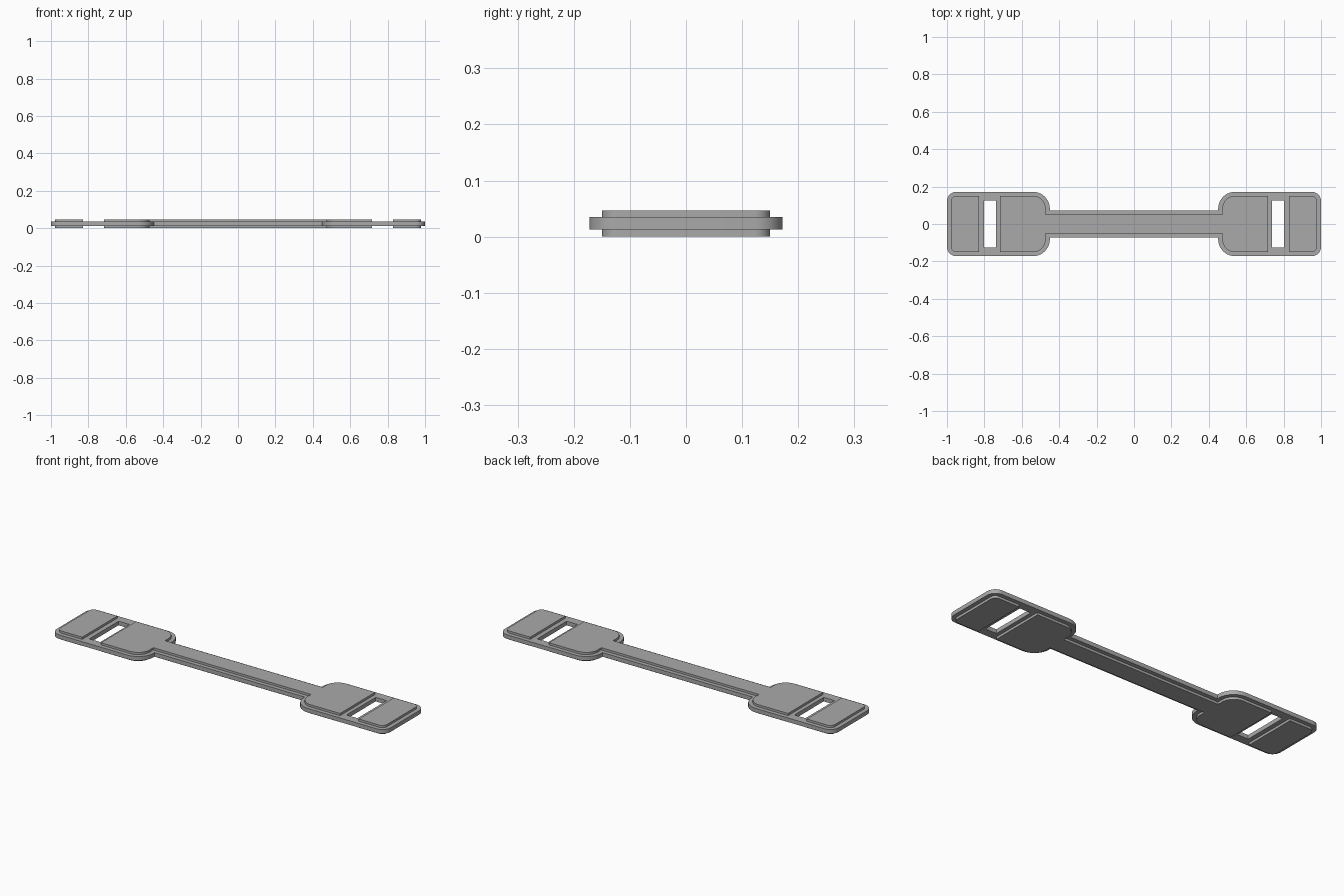
import bpy, bmesh
from math import pi, cos, sin, radians
from mathutils import Vector

cube = bpy.data.objects.get("Cube")
if cube:
    bpy.data.objects.remove(cube)

grey = bpy.data.materials.new("matte grey")
grey.use_nodes = True
GREY = (0.4, 0.4, 0.4, 1)
grey.diffuse_color = GREY
grey.node_tree.nodes["Principled BSDF"].inputs["Base Color"].default_value = GREY


def arc(cx, cy, r, start, end, steps=10):
    """Points on a corner arc, angles in degrees."""
    angles = [radians(start + (end - start) * i / steps) for i in range(steps + 1)]
    return [(cx + r * cos(a), cy + r * sin(a)) for a in angles]


def mirrored(quarter):
    """Closed loop from a quarter outline running from +y side to +x side."""
    right = quarter + [(x, -y) for x, y in reversed(quarter)]
    return right + [(-x, y) for x, y in reversed(right)]


def plate(name, loops, z0, z1):
    """Flat plate from closed outlines; later outlines are holes."""
    bm = bmesh.new()
    edges = []
    for loop in loops:
        vs = [bm.verts.new((x, y, z0)) for x, y in loop]
        edges += [bm.edges.new((vs[i - 1], vs[i])) for i in range(len(vs))]
    bmesh.ops.triangle_fill(bm, use_beauty=True, edges=edges, normal=Vector((0, 0, 1)))
    bmesh.ops.dissolve_limit(bm, angle_limit=0.01, verts=[], edges=bm.edges[:])
    top = bmesh.ops.extrude_face_region(bm, geom=bm.faces[:])["geom"]
    bmesh.ops.translate(bm, vec=(0, 0, z1 - z0),
                        verts=[v for v in top if isinstance(v, bmesh.types.BMVert)])
    bmesh.ops.recalc_face_normals(bm, faces=bm.faces[:])
    mesh = bpy.data.meshes.new(name)
    bm.to_mesh(mesh)
    bm.free()
    mesh.materials.append(grey)
    obj = bpy.data.objects.new(name, mesh)
    bpy.context.collection.objects.link(obj)
    bpy.ops.object.select_all(action="DESELECT")
    obj.select_set(True)
    bpy.context.view_layer.objects.active = obj
    bpy.ops.object.shade_smooth_by_angle(angle=radians(30))
    return obj


THICK, CORE_LOW, CORE_HIGH = 0.047, 0.013, 0.035
STEP = 0.022            # margin between the core edge and the raised pads
HALF_W, BAR_W = 0.172, 0.072
NECK, SHOULDER_R, END_R = 0.45, 0.09, 0.05

# Core plate: narrow bar, two wide heads, one slot through each head
shoulder = arc(NECK + SHOULDER_R, HALF_W - SHOULDER_R, SHOULDER_R, 180, 90)
end = arc(1 - END_R, HALF_W - END_R, END_R, 90, 0)
outline = mirrored([(NECK, BAR_W)] + shoulder + end)
slots = [[(s * x, y) for x, y in ((0.737, -0.125), (0.803, -0.125),
                                  (0.803, 0.125), (0.737, 0.125))] for s in (1, -1)]
plate("core_plate", [outline] + slots, CORE_LOW, CORE_HIGH)

# Raised pads on both faces, inset from the core edge
pad_w = HALF_W - STEP
pad_shoulder = arc(NECK + SHOULDER_R, HALF_W - SHOULDER_R, SHOULDER_R - STEP, 180, 90)
centre = mirrored([(NECK + STEP, BAR_W - STEP)] + pad_shoulder + [(0.716, pad_w)])
tip_half = [(0.828, pad_w)] + arc(1 - END_R, HALF_W - END_R, END_R - STEP, 90, 0)
tip = tip_half + [(x, -y) for x, y in reversed(tip_half)]

for side, z0, z1 in (("lower", 0, CORE_LOW), ("upper", CORE_HIGH, THICK)):
    plate(side + "_centre_pad", [centre], z0, z1)
    plate(side + "_left_tip_pad", [tip], z0, z1)
    plate(side + "_right_tip_pad", [[(-x, y) for x, y in tip]], z0, z1)
